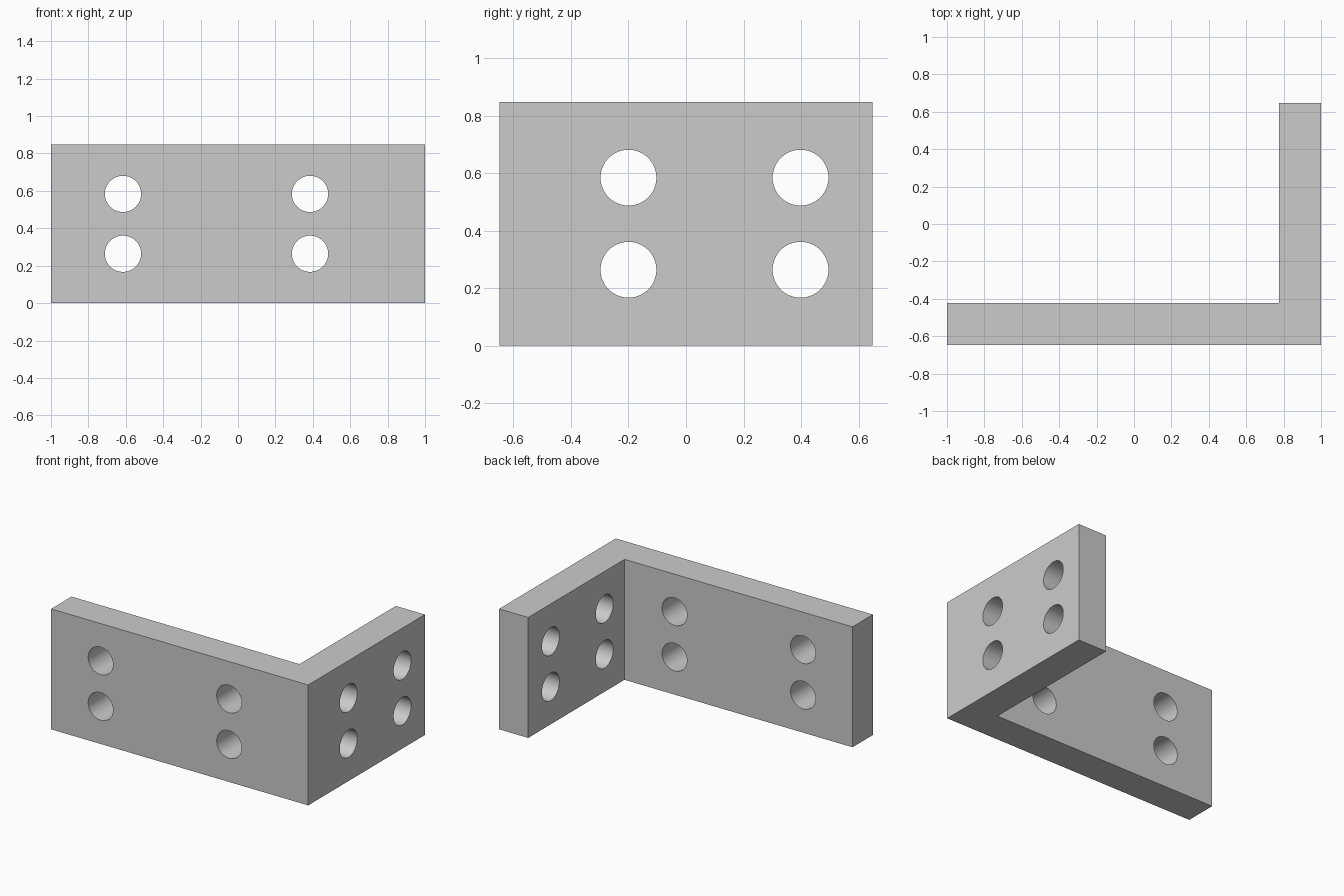
import bpy, bmesh, math

cube = bpy.data.objects.get("Cube")
if cube:
    bpy.data.objects.remove(cube, do_unlink=True)

HALF_X, HALF_Y, HEIGHT, THICK = 1.0, 0.648, 0.847, 0.226
HOLE_R = 0.097
HOLE_Z = (0.264, 0.584)

grey = bpy.data.materials.new("bracket grey")
grey.use_nodes = True
colour = (0.6, 0.6, 0.6, 1)
grey.diffuse_color = colour
grey.node_tree.nodes["Principled BSDF"].inputs["Base Color"].default_value = colour

# L-shaped profile extruded upward
profile = [(-HALF_X, -HALF_Y), (HALF_X, -HALF_Y), (HALF_X, HALF_Y),
           (HALF_X - THICK, HALF_Y), (HALF_X - THICK, -HALF_Y + THICK),
           (-HALF_X, -HALF_Y + THICK)]
bm = bmesh.new()
base = bm.faces.new([bm.verts.new((x, y, 0)) for x, y in profile])
top = bmesh.ops.extrude_face_region(bm, geom=[base])["geom"]
bmesh.ops.translate(bm, vec=(0, 0, HEIGHT),
                    verts=[g for g in top if isinstance(g, bmesh.types.BMVert)])
bmesh.ops.recalc_face_normals(bm, faces=bm.faces)
mesh = bpy.data.meshes.new("angle_bracket")
bm.to_mesh(mesh)
bm.free()
bracket = bpy.data.objects.new("angle_bracket", mesh)
bpy.context.collection.objects.link(bracket)
mesh.materials.append(grey)


def drill(location, rotation):
    """Cut one round bolt hole through a plate."""
    bpy.ops.mesh.primitive_cylinder_add(vertices=64, radius=HOLE_R, depth=THICK * 2,
                                        location=location, rotation=rotation)
    cutter = bpy.context.object
    cutter.name = "hole_cutter"
    cutter.hide_render = True
    cutter.data.materials.append(grey)
    cut = bracket.modifiers.new("bolt_hole", "BOOLEAN")
    cut.operation = "DIFFERENCE"
    cut.solver = "EXACT"
    cut.object = cutter
    bpy.ops.object.select_all(action="DESELECT")
    bracket.select_set(True)
    bpy.context.view_layer.objects.active = bracket
    bpy.ops.object.modifier_apply(modifier=cut.name)
    bpy.data.objects.remove(cutter, do_unlink=True)


# Four bolt holes in each plate
for z in HOLE_Z:
    for x in (-0.615, 0.385):
        drill((x, -HALF_Y + THICK / 2, z), (math.pi / 2, 0, 0))
    for y in (-0.2, 0.398):
        drill((HALF_X - THICK / 2, y, z), (0, math.pi / 2, 0))

bpy.ops.object.shade_smooth_by_angle(angle=math.radians(30))
